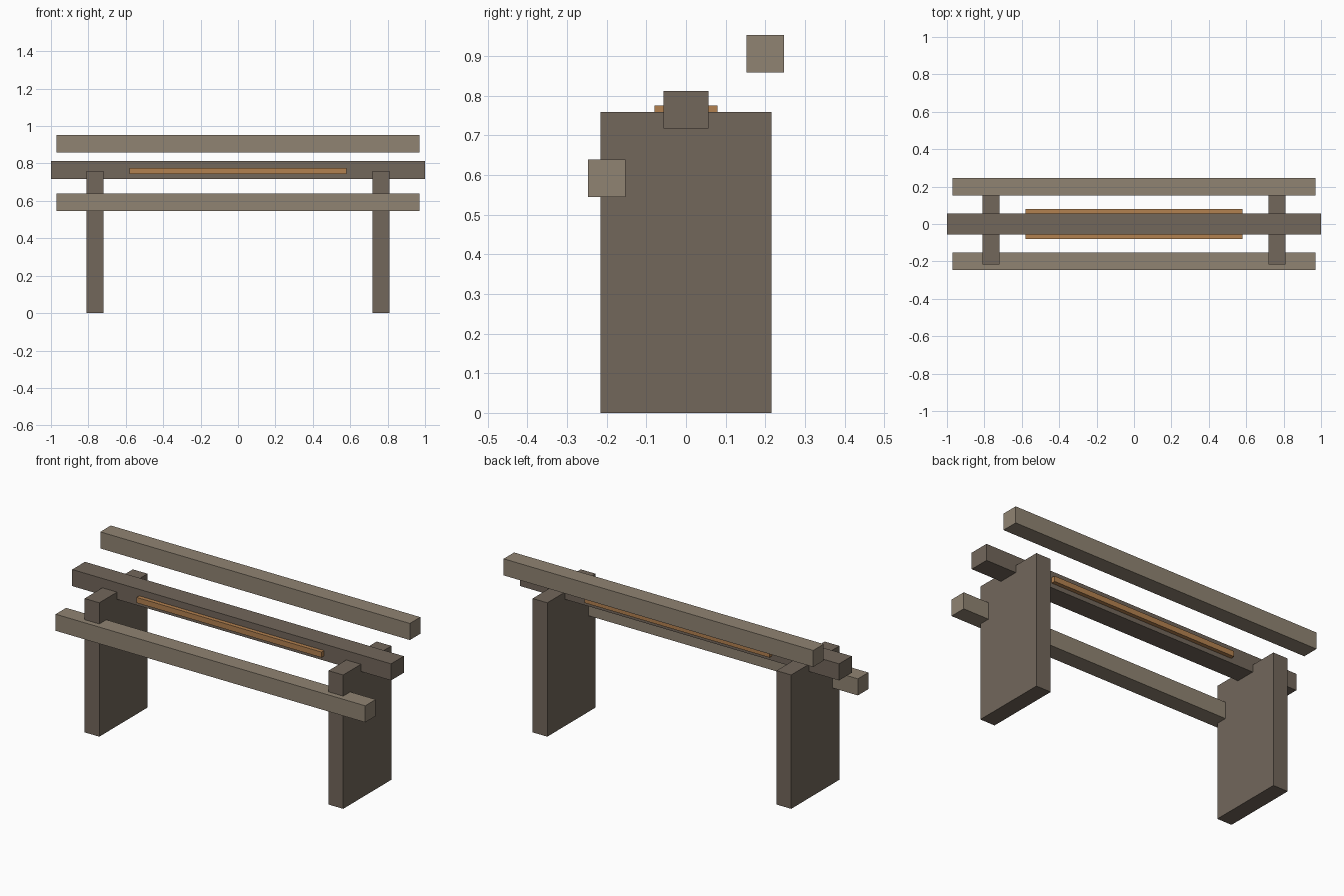
import bpy

if "Cube" in bpy.data.objects:
    bpy.data.objects.remove(bpy.data.objects["Cube"])


def material(name, rgb):
    m = bpy.data.materials.new(name)
    m.diffuse_color = (*rgb, 1.0)
    m.use_nodes = True
    m.node_tree.nodes["Principled BSDF"].inputs["Base Color"].default_value = m.diffuse_color
    return m


def box(name, lo, hi, mat):
    centre = [(a + b) / 2 for a, b in zip(lo, hi)]
    bpy.ops.mesh.primitive_cube_add(size=1, location=centre)
    ob = bpy.context.object
    ob.name = name
    ob.scale = [b - a for a, b in zip(lo, hi)]
    bpy.ops.object.transform_apply(location=False, rotation=False, scale=True)
    ob.data.materials.append(mat)
    return ob


dark_wood = material("dark_wood", (0.17, 0.135, 0.105))
light_wood = material("light_wood", (0.28, 0.23, 0.17))
orange_wood = material("orange_wood", (0.45, 0.22, 0.08))

# Slab legs
for side, x in (("left", -0.765), ("right", 0.765)):
    box(side + "_leg", (x - 0.046, -0.216, 0), (x + 0.046, 0.216, 0.759), dark_wood)

# Central beam let into the legs
box("centre_beam", (-1, -0.057, 0.718), (1, 0.057, 0.812), dark_wood)

# Thin inlay strip showing on both sides of the beam
box("inlay_strip", (-0.58, -0.08, 0.744), (0.58, 0.08, 0.775), orange_wood)

# Low front rail and high back rail
for name, y, z in (("front_rail", -0.2, 0.592), ("back_rail", 0.2, 0.906)):
    box(name, (-0.971, y - 0.047, z - 0.047), (0.971, y + 0.047, z + 0.047), light_wood)
